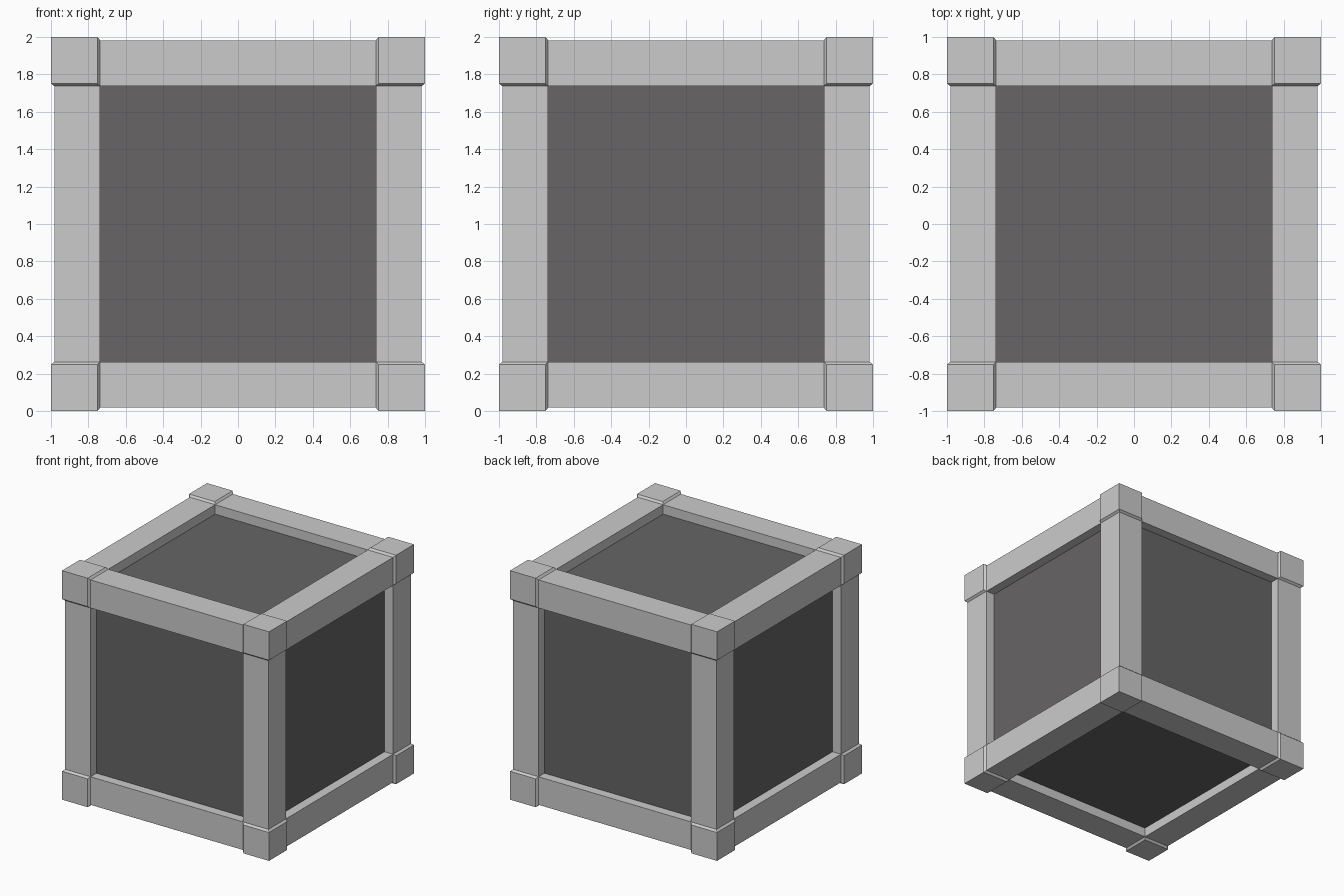
import bpy, bmesh
from itertools import product
from mathutils import Vector

if "Cube" in bpy.data.objects:
    bpy.data.objects.remove(bpy.data.objects["Cube"])

OUT, IN = 1.0, 0.752        # corner block extents from the crate centre
B_OUT, B_IN = 0.982, 0.737  # beam extents from the crate centre
PANEL = 0.9                 # recessed panel distance
CENTRE = Vector((0, 0, 1))


def hull(name, points):
    """Convex solid through the given points, measured from the crate centre."""
    bm = bmesh.new()
    for p in points:
        bm.verts.new(CENTRE + Vector(p))
    bmesh.ops.convex_hull(bm, input=bm.verts)
    bmesh.ops.dissolve_limit(bm, angle_limit=0.01, verts=bm.verts, edges=bm.edges)
    bmesh.ops.recalc_face_normals(bm, faces=bm.faces)
    mesh = bpy.data.meshes.new(name)
    bm.to_mesh(mesh)
    bm.free()
    obj = bpy.data.objects.new(name, mesh)
    bpy.context.collection.objects.link(obj)
    return obj


# Dark inner box forming the six recessed panels
dark = bpy.data.materials.new("dark_panel")
dark.diffuse_color = (0.135, 0.13, 0.13, 1)
dark.use_nodes = True
dark.node_tree.nodes["Principled BSDF"].inputs["Base Color"].default_value = dark.diffuse_color
panels = hull("inner_panels", product((-PANEL, PANEL), repeat=3))
panels.data.materials.append(dark)

# Eight corner blocks, tapering down onto the beams
for s in product((-1, 1), repeat=3):
    pts = [[k * v for k, v in zip(s, c)]
           for pair in ((IN, OUT), (B_IN, B_OUT))
           for c in product(pair, repeat=3)]
    hull("corner_block", pts)

# Twelve edge beams, four along each axis
for axis in range(3):
    for a, b in product((-1, 1), repeat=2):
        pts = []
        for along, u, v in product((-B_IN, B_IN), (B_IN, B_OUT), (B_IN, B_OUT)):
            p = [a * u, b * v]
            p.insert(axis, along)
            pts.append(p)
        hull("edge_beam_" + "xyz"[axis], pts)
